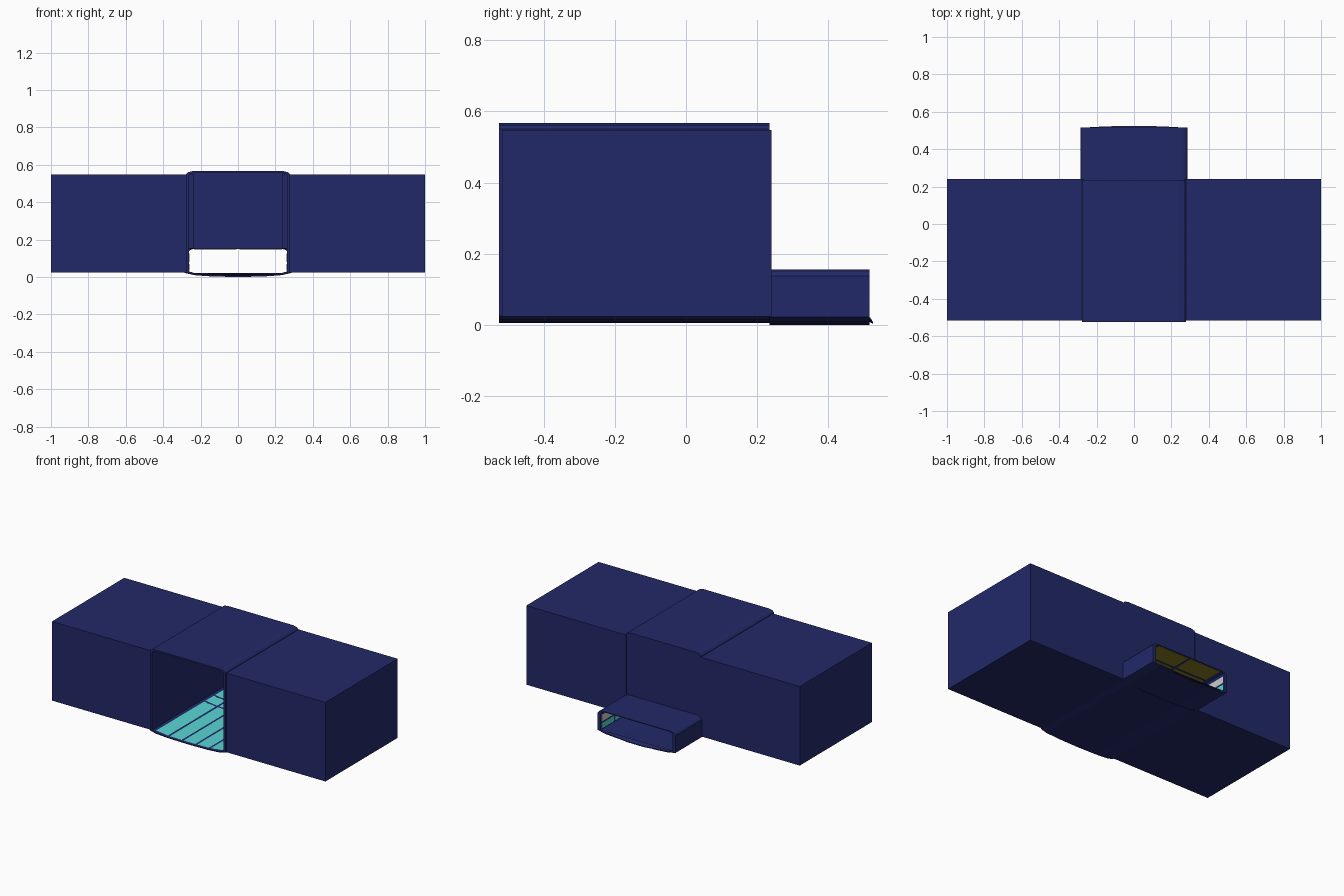
import bpy, bmesh

if "Cube" in bpy.data.objects:
    bpy.data.objects.remove(bpy.data.objects["Cube"])


def material(name, color):
    m = bpy.data.materials.new(name)
    m.diffuse_color = (*color, 1)
    m.use_nodes = True
    m.node_tree.nodes["Principled BSDF"].inputs["Base Color"].default_value = m.diffuse_color
    return m


NAVY = material("navy", (0.016, 0.022, 0.14))
CYAN = material("cyan", (0.10, 0.66, 0.66))
YELLOW = material("yellow", (0.24, 0.19, 0.015))
PALE = material("pale", (0.65, 0.65, 0.65))


def finish(name, bm, mat):
    bmesh.ops.recalc_face_normals(bm, faces=bm.faces)
    me = bpy.data.meshes.new(name)
    bm.to_mesh(me)
    bm.free()
    me.materials.append(mat)
    ob = bpy.data.objects.new(name, me)
    bpy.context.collection.objects.link(ob)
    return ob


def box(name, x0, x1, y0, y1, z0, z1, mat):
    bm = bmesh.new()
    bmesh.ops.create_cube(bm, size=1)
    for v in bm.verts:
        v.co = ((x0, x1)[v.co.x > 0], (y0, y1)[v.co.y > 0], (z0, z1)[v.co.z > 0])
    return finish(name, bm, mat)


def full(half):
    """Mirror a half profile that starts and ends on x = 0."""
    return half + [(-x, z) for x, z in reversed(half[1:-1])]


def tube(name, outer, inner, y0, y1, mat):
    """Open-ended shell between two matching profiles."""
    bm = bmesh.new()
    loops = [[bm.verts.new((x, y, z)) for x, z in full(p)]
             for p, y in ((outer, y0), (outer, y1), (inner, y1), (inner, y0))]
    n = len(loops[0])
    for k in range(4):
        a, b = loops[k], loops[(k + 1) % 4]
        for i in range(n):
            j = (i + 1) % n
            bm.faces.new((a[i], a[j], b[j], b[i]))
    return finish(name, bm, mat)


def floor_z(inner, x):
    """Height of the dished floor at x."""
    x = abs(x)
    for (xa, za), (xb, zb) in zip(inner[:3], inner[1:4]):
        if x <= xb:
            return za + (zb - za) * (x - xa) / (xb - xa)
    return inner[3][1]


def floor_panels(name, inner, xs, ys, gap, mat):
    """Grid of thin panels laid just above a dished floor."""
    bm = bmesh.new()
    for xa, xb in zip(xs, xs[1:]):
        for ya, yb in zip(ys, ys[1:]):
            p = [(xa + gap, ya + gap), (xb - gap, ya + gap),
                 (xb - gap, yb - gap), (xa + gap, yb - gap)]
            bm.faces.new([bm.verts.new((x, y, floor_z(inner, x) + 0.0015)) for x, y in p])
    return finish(name, bm, mat)


# side blocks
for s, side in ((-1, "left"), (1, "right")):
    box(side + "_block", *sorted((s * 0.27, s * 1.0)), -0.515, 0.24, 0.024, 0.547, NAVY)

# central hall shell with chamfered roof and dished floor
hall_out = [(0, .006), (.14, .008), (.235, .014), (.277, .025),
            (.277, .55), (.266, .561), (.24, .567), (0, .567)]
hall_in = [(0, .011), (.135, .013), (.225, .019), (.262, .03),
           (.262, .54), (.255, .551), (.235, .557), (0, .557)]
tube("hall_shell", hall_out, hall_in, -0.525, 0.235, NAVY)

# wall above the passage, with corner posts
box("hall_back_wall", -.264, .264, .225, .235, .15, .56, NAVY)
for s, side in ((-1, "left"), (1, "right")):
    box(side + "_corner_post", *sorted((s * .235, s * .264)), .215, .226, .152, .55, NAVY)

# glowing hall floor
floor_panels("hall_floor_panels", hall_in, [-.25 + i * .1 for i in range(6)],
             [-.515, 0.0, .1, .23], .007, CYAN)

# low rear passage
pass_out = [(0, 0), (.14, .003), (.235, .01), (.285, .022),
            (.285, .137), (.275, .148), (.25, .155), (0, .155)]
pass_in = [(0, .005), (.135, .008), (.225, .015), (.263, .028),
           (.263, .135), (.257, .144), (.24, .150), (0, .150)]
tube("passage_shell", pass_out, pass_in, 0.235, 0.515, NAVY)

# passage ceiling panels
for i, (xa, xb) in enumerate(((-.235, -.008), (.008, .235))):
    for j, (ya, yb) in enumerate(((.24, .365), (.38, .51))):
        box(f"ceiling_panel_{i}{j}", xa, xb, ya, yb, .148, .151, YELLOW)

# passage wall panels: cyan strip below, pale panels above
for s, side in ((-1, "left"), (1, "right")):
    for j, (ya, yb) in enumerate(((.245, .37), (.38, .505))):
        x = sorted((s * .260, s * .265))
        box(f"{side}_wall_strip_{j}", *x, ya, yb, .034, .07, CYAN)
        box(f"{side}_wall_panel_{j}", *x, ya, yb, .08, .125, PALE)

# curved threshold lip
bm = bmesh.new()
lip = [(-.235, .50), (.235, .50), (.235, .518), (.06, .525), (-.06, .525), (-.235, .518)]
face = bm.faces.new([bm.verts.new((x, y, floor_z(pass_in, x) - .003)) for x, y in lip])
ext = bmesh.ops.extrude_face_region(bm, geom=[face])
bmesh.ops.translate(bm, vec=(0, 0, .005),
                    verts=[v for v in ext["geom"] if isinstance(v, bmesh.types.BMVert)])
finish("threshold_lip", bm, NAVY)
